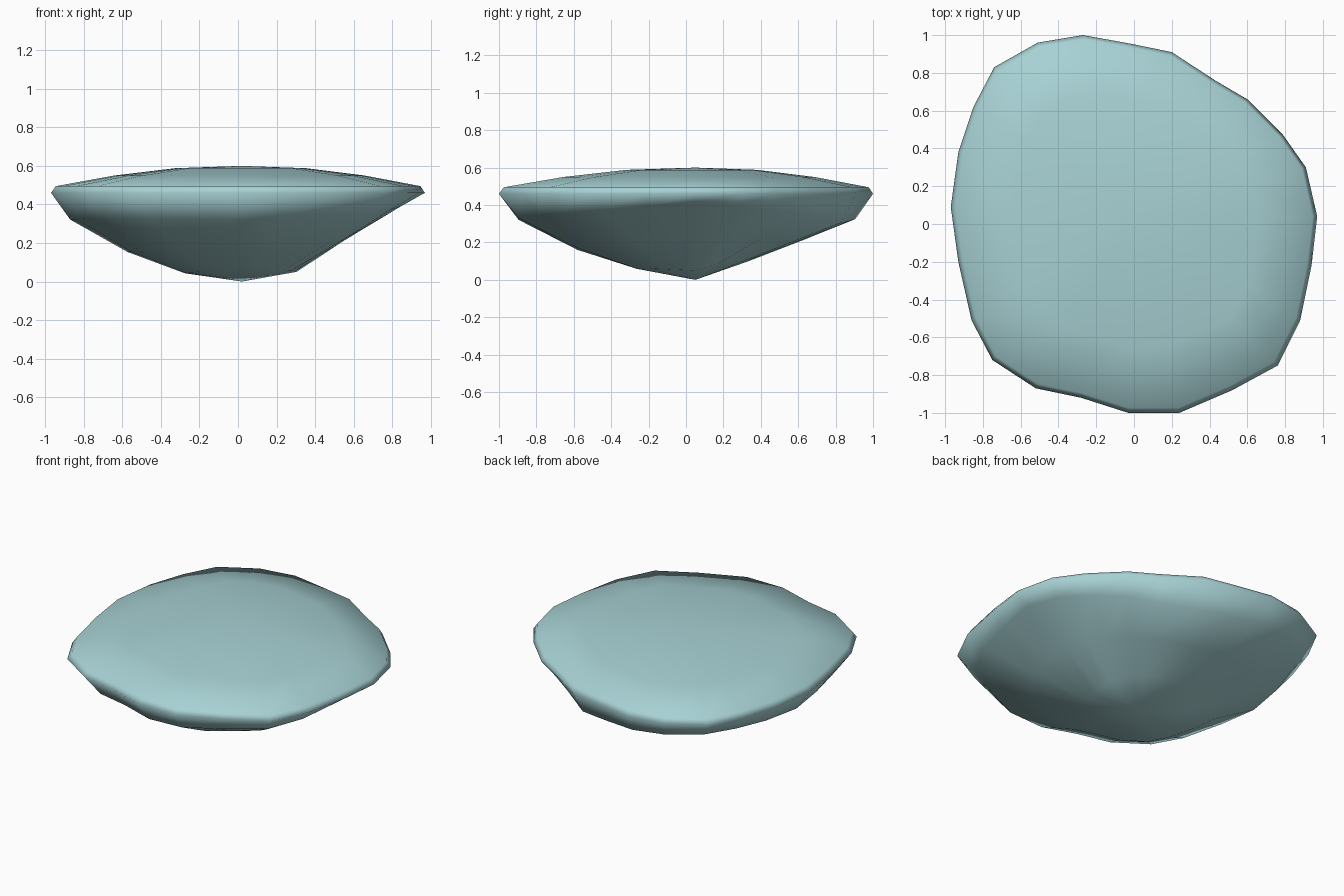
import bpy, bmesh, math

if "Cube" in bpy.data.objects:
    bpy.data.objects.remove(bpy.data.objects["Cube"])

# Outline of the stone seen from above, counter-clockwise
RIM = [(0.97, 0.04), (0.91, 0.30), (0.79, 0.47), (0.60, 0.66), (0.43, 0.76), (0.20, 0.91),
       (-0.02, 0.955), (-0.27, 1.0), (-0.51, 0.96), (-0.74, 0.83), (-0.85, 0.62), (-0.93, 0.38),
       (-0.97, 0.09), (-0.93, -0.20), (-0.86, -0.51), (-0.75, -0.72), (-0.52, -0.87), (-0.28, -0.92),
       (-0.03, -1.0), (0.24, -1.0), (0.52, -0.88), (0.76, -0.75), (0.88, -0.51), (0.94, -0.22)]
CENTRE = (0.02, 0.05)

# Underside heights at 30, 60 and 90 percent of the radius, by direction in degrees
UNDER = [(0, .05, .24, .41), (45, .11, .23, .36), (80, .10, .20, .30), (135, .10, .22, .35),
         (180, .04, .15, .32), (225, .05, .16, .33), (270, .06, .16, .32), (315, .06, .20, .36),
         (360, .05, .24, .41)]


def under_height(angle, k):
    for a, b in zip(UNDER, UNDER[1:]):
        if a[0] <= angle <= b[0]:
            t = (angle - a[0]) / (b[0] - a[0])
            return a[k] + (b[k] - a[k]) * t


def ring(bm, scale, height):
    verts = []
    for x, y in RIM:
        dx, dy = x - CENTRE[0], y - CENTRE[1]
        ang = math.degrees(math.atan2(dy, dx)) % 360
        z = height(ang)
        verts.append(bm.verts.new((CENTRE[0] + dx * scale, CENTRE[1] + dy * scale, z)))
    return verts


bm = bmesh.new()
rings = [ring(bm, s, lambda a, k=k: under_height(a, k)) for k, s in ((1, .3), (2, .6), (3, .9))]
rings += [ring(bm, s, lambda a, z=z: z)
          for s, z in ((1.0, .46), (.975, .495), (.67, .55), (.35, .588))]
n = len(RIM)

# Skin between neighbouring rings
for lo, hi in zip(rings, rings[1:]):
    for i in range(n):
        j = (i + 1) % n
        bm.faces.new((lo[i], lo[j], hi[j], hi[i]))

# Bottom point and low crown
tip = bm.verts.new((*CENTRE, 0))
crown = bm.verts.new((*CENTRE, .60))
for i in range(n):
    j = (i + 1) % n
    bm.faces.new((tip, rings[0][j], rings[0][i]))
    bm.faces.new((crown, rings[-1][i], rings[-1][j]))
bmesh.ops.recalc_face_normals(bm, faces=bm.faces)
for f in bm.faces:
    f.smooth = True

mesh = bpy.data.meshes.new("flat_stone")
bm.to_mesh(mesh)
bm.free()
stone = bpy.data.objects.new("flat_stone", mesh)
bpy.context.collection.objects.link(stone)

mat = bpy.data.materials.new("pale teal")
mat.diffuse_color = (.39, .64, .66, 1)
mat.use_nodes = True
mat.node_tree.nodes["Principled BSDF"].inputs["Base Color"].default_value = mat.diffuse_color
mesh.materials.append(mat)
